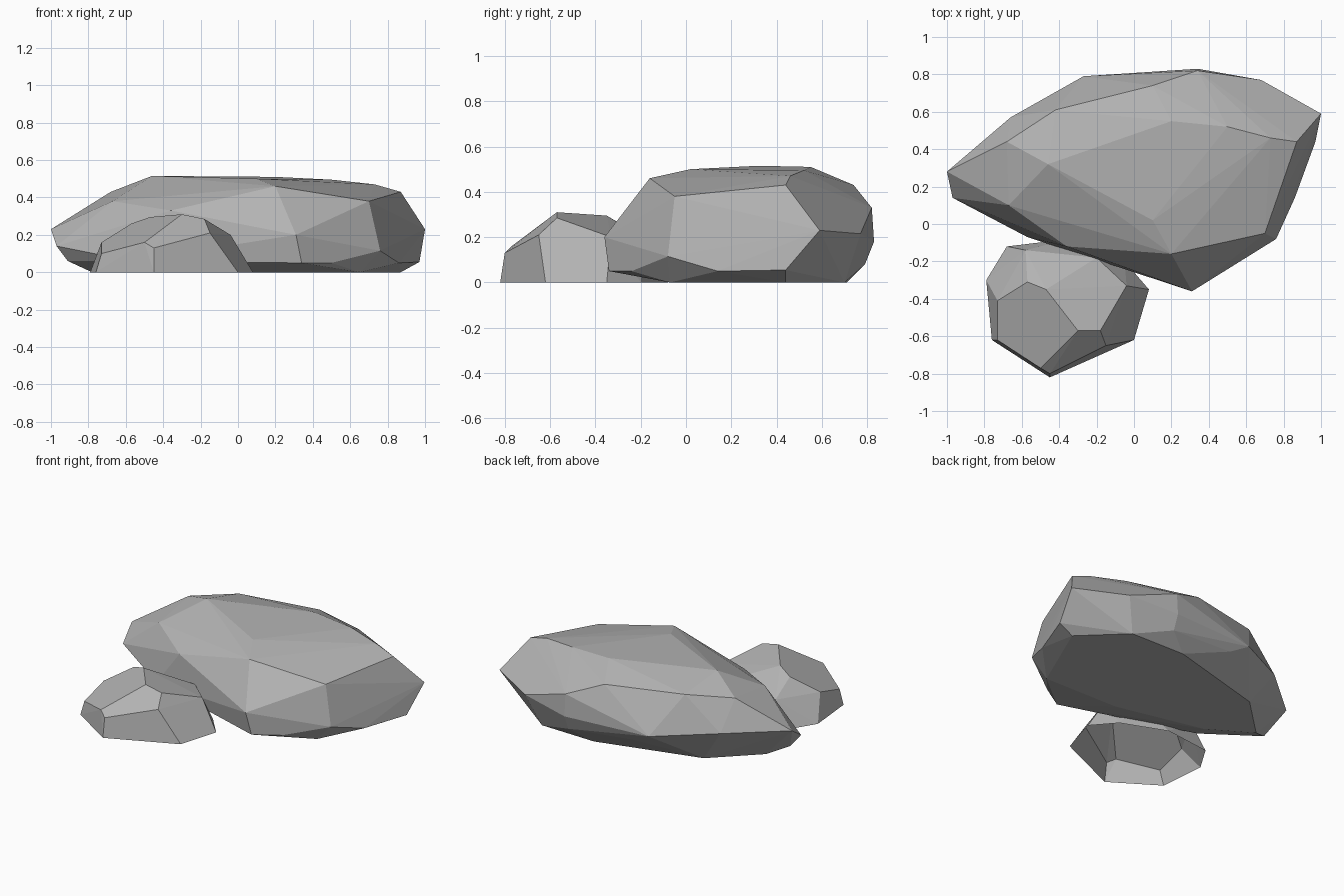
import bpy
import bmesh
import math

# Remove the default object only
default_object = bpy.data.objects.get("Cube")
if default_object:
    bpy.data.objects.remove(default_object, do_unlink=True)


def make_material(name, colour):
    material = bpy.data.materials.new(name)
    material.use_nodes = True
    material.diffuse_color = colour
    shader = next(n for n in material.node_tree.nodes if n.type == "BSDF_PRINCIPLED")
    shader.inputs["Base Color"].default_value = colour
    shader.inputs["Roughness"].default_value = 0.9
    return material


def make_rock(name, rings, material, open_base=False):
    """Wrap the corner rings in a faceted convex shell."""
    bm = bmesh.new()
    for ring in rings:
        for corner in ring:
            bm.verts.new(corner)
    hull = bmesh.ops.convex_hull(bm, input=bm.verts[:])
    unused = set(hull["geom_interior"]) | set(hull["geom_unused"])
    loose = [v for v in unused if isinstance(v, bmesh.types.BMVert) and v.is_valid]
    bmesh.ops.delete(bm, geom=loose, context="VERTS")

    # Join nearly flat triangles into broad facets
    bmesh.ops.dissolve_limit(bm, angle_limit=math.radians(3),
                             verts=bm.verts[:], edges=bm.edges[:])
    bmesh.ops.recalc_face_normals(bm, faces=bm.faces[:])

    # Leave the underside open where the rock meets the ground
    if open_base:
        base = [f for f in bm.faces if all(v.co.z < 0.001 for v in f.verts)]
        bmesh.ops.delete(bm, geom=base, context="FACES")

    mesh = bpy.data.meshes.new(name)
    bm.to_mesh(mesh)
    bm.free()
    mesh.materials.append(material)
    rock = bpy.data.objects.new(name, mesh)
    bpy.context.scene.collection.objects.link(rock)
    for polygon in mesh.polygons:
        polygon.use_smooth = False
    return rock


stone_grey = make_material("stone grey", (0.45, 0.45, 0.45, 1))

# Large rock: ground contact, lower lip, widest band, shoulder and crown
large_ground = [
    (-.78, .25, 0), (-.5, .08, 0), (.1, -.06, 0), (.65, -.07, 0),
    (.87, .44, 0), (.6, .7, 0), (.2, .71, 0), (-.5, .52, 0),
]
large_lip = [
    (-.91, .17, .06), (-.57, -.07, .06), (.34, -.34, .05), (.5, -.24, .05),
    (.86, .14, .05), (.97, .44, .055), (.34, .79, .08), (-.14, .76, .12),
]
large_waist = [
    (-1, .28, .23), (-.97, .14, .14), (.31, -.36, .2), (.76, -.08, .115),
    (1, .59, .23), (.68, .77, .215), (.34, .83, .18), (-.27, .79, .19),
    (-.66, .57, .23),
]
large_shoulder = [
    (-.67, .1, .38), (-.36, -.12, .33), (.7, -.05, .38), (.87, .44, .43),
    (.34, .82, .33), (.1, .74, .43), (-.42, .61, .45), (-.68, .44, .43),
]
large_crown = [
    (-.46, .32, .515), (.1, .02, .5), (.2, -.16, .46),
    (.73, .46, .47), (.5, .52, .495), (.2, .55, .51),
]
make_rock("large_rock",
          [large_ground, large_lip, large_waist, large_shoulder, large_crown],
          stone_grey)

# Small rock: ground outline, side corners and top
small_ground = [
    (-.76, -.62, 0), (-.45, -.82, 0), (0, -.62, 0), (.08, -.35, 0),
    (-.05, -.2, 0), (-.35, -.08, 0), (-.68, -.12, 0), (-.79, -.3, 0),
]
small_sides = [
    (-.73, -.62, .1), (-.73, -.41, .16), (-.45, -.8, .13), (-.5, -.77, .16),
    (-.15, -.65, .21), (-.04, -.33, .2), (-.2, -.18, .19), (-.58, -.14, .17),
]
small_top = [
    (-.57, -.31, .26), (-.47, -.35, .295), (-.3, -.57, .31), (-.18, -.57, .285),
]
make_rock("small_rock", [small_ground, small_sides, small_top],
          stone_grey, open_base=True)
